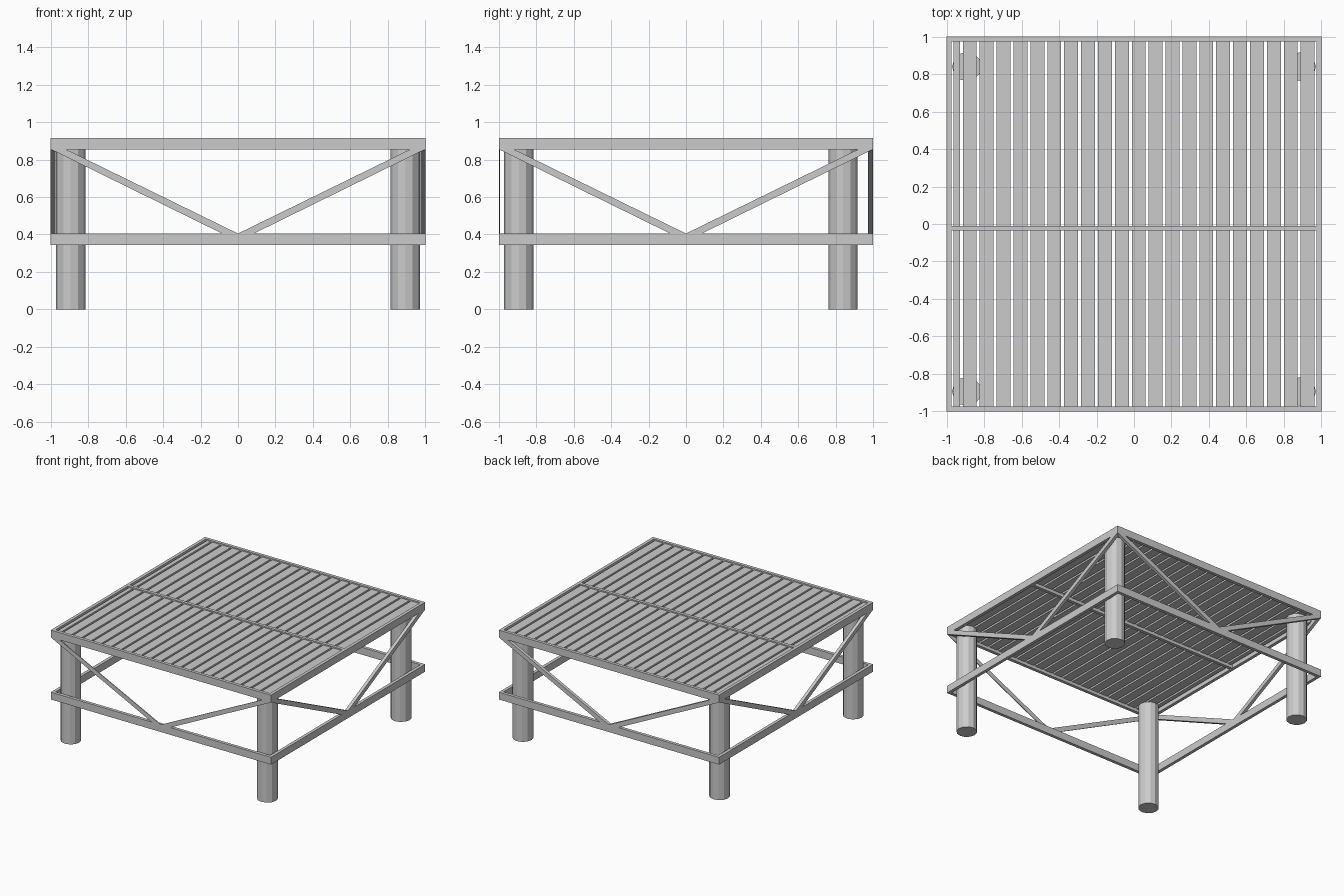
import bpy
import bmesh

cube = bpy.data.objects.get("Cube")
if cube:
    bpy.data.objects.remove(cube, do_unlink=True)

grey = bpy.data.materials.new("light_grey")
grey.use_nodes = True
colour = (0.6, 0.6, 0.6, 1)
grey.diffuse_color = colour
grey.node_tree.nodes["Principled BSDF"].inputs["Base Color"].default_value = colour


def finish(name, bm):
    bmesh.ops.recalc_face_normals(bm, faces=bm.faces)
    mesh = bpy.data.meshes.new(name)
    bm.to_mesh(mesh)
    bm.free()
    mesh.materials.append(grey)
    obj = bpy.data.objects.new(name, mesh)
    bpy.context.collection.objects.link(obj)
    return obj


def box(name, xs, ys, zs):
    bm = bmesh.new()
    bmesh.ops.create_cube(bm, size=1)
    for v in bm.verts:
        v.co = [r[0] if c < 0 else r[1] for c, r in zip(v.co, (xs, ys, zs))]
    return finish(name, bm)


def brace(name, side, along_x, face, inner):
    """Slanted bar from an upper corner down to the middle of the lower rail."""
    profile = [(1, TOP[0]), (0.92, TOP[0]), (0, LOW[1]), (0.085, LOW[1])]
    bm = bmesh.new()
    verts = [bm.verts.new((side * a, face, z) if along_x else (face, side * a, z))
             for a, z in profile]
    sheet = bm.faces.new(verts)
    bar = bmesh.ops.extrude_face_region(bm, geom=[sheet])["geom"]
    for v in bar:
        if isinstance(v, bmesh.types.BMVert):
            v.co[1 if along_x else 0] = inner
    return finish(name, bm)


LOW, TOP = (0.345, 0.405), (0.855, 0.915)
T = 0.026          # rail thickness
IN = 1 - T

# Upper and lower rail frames
for level, zs in (("lower", LOW), ("upper", TOP)):
    box(level + "_front_rail", (-1, 1), (-1, -IN), zs)
    box(level + "_back_rail", (-1, 1), (IN, 1), zs)
    box(level + "_left_rail", (IN, 1), (-IN, IN), zs)
    box(level + "_right_rail", (-1, -IN), (-IN, IN), zs)

# Centre beam under the deck
box("centre_beam", (-IN, IN), (-0.036, -0.01), TOP)

# V braces on all four sides, the front pair being thin strips
for side, label in ((-1, "a"), (1, "b")):
    brace("front_brace_" + label, side, True, -1, -0.994)
    brace("back_brace_" + label, side, True, 1, IN)
    brace("left_brace_" + label, side, False, 1, IN)
    brace("right_brace_" + label, side, False, -1, -IN)

# Round legs
for y, end in ((-0.894, "front"), (0.84, "back")):
    for x, hand in ((-0.893, "right"), (0.893, "left")):
        bm = bmesh.new()
        bmesh.ops.create_cone(bm, cap_ends=True, segments=12,
                              radius1=0.078, radius2=0.078, depth=0.88)
        bmesh.ops.translate(bm, verts=bm.verts, vec=(x, y, 0.44))
        finish(f"{end}_{hand}_leg", bm)

# Deck slats in two rows, with a narrow filler at one end
PITCH, GAP, START = 0.0902, 0.016, -0.922
slats = [(-0.964, START - GAP / 2)]
for i in range(21):
    x = START + i * PITCH
    slats.append((x + GAP / 2, x + PITCH - GAP / 2))
for row, ys in (("front", (-IN, -0.036)), ("back", (-0.01, IN))):
    for i, xs in enumerate(slats):
        box(f"{row}_slat_{i + 1}", xs, ys, (0.88, 0.905))
